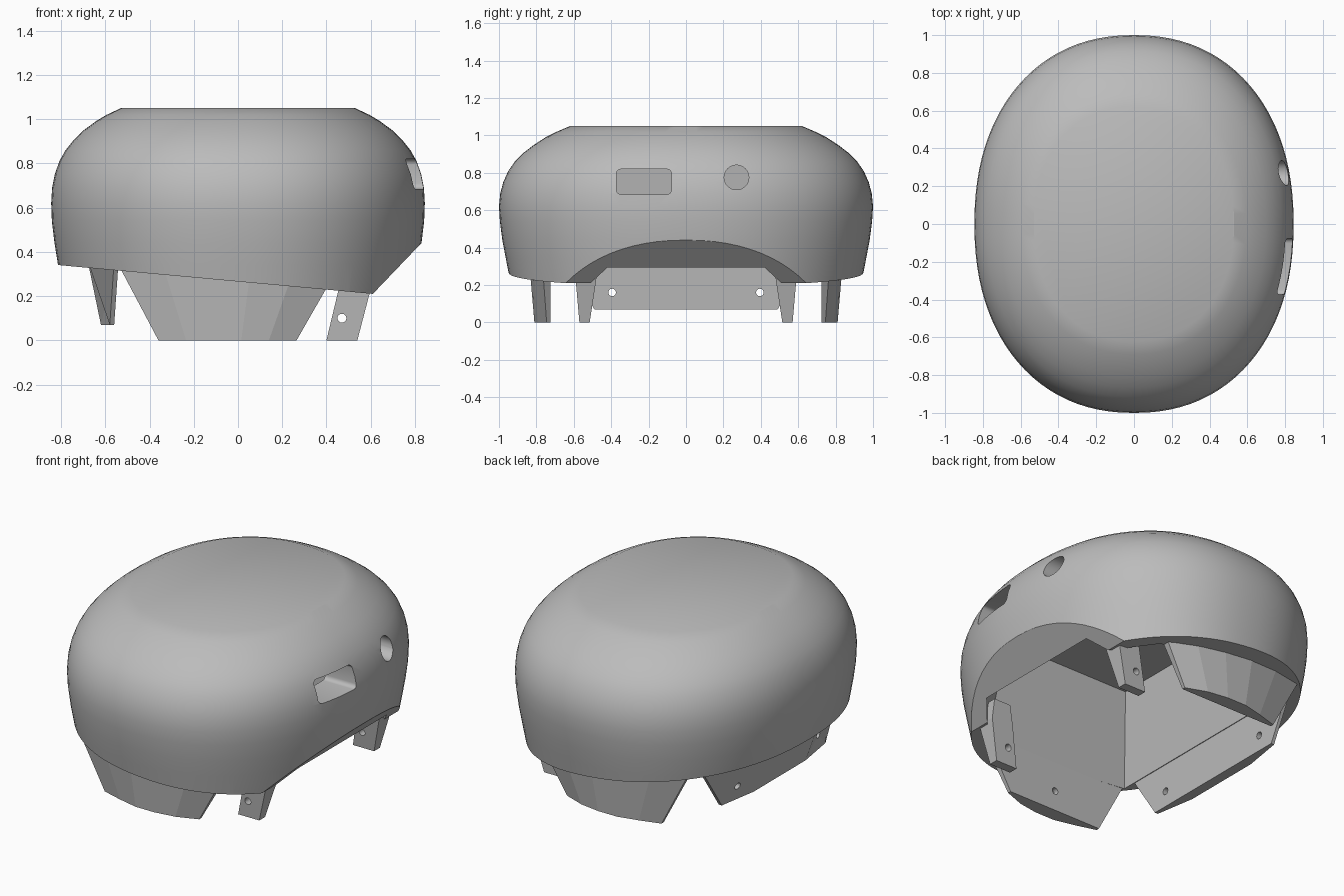
import bpy, bmesh, math
from mathutils import Vector, Matrix

if "Cube" in bpy.data.objects:
    bpy.data.objects.remove(bpy.data.objects["Cube"], do_unlink=True)

grey = bpy.data.materials.new("plain_grey")
grey.use_nodes = True
COLOUR = (0.5, 0.5, 0.5, 1)
grey.diffuse_color = COLOUR
grey.node_tree.nodes["Principled BSDF"].inputs["Base Color"].default_value = COLOUR


def finish(name, bm):
    """Turn a bmesh into a named object."""
    bmesh.ops.recalc_face_normals(bm, faces=bm.faces)
    me = bpy.data.meshes.new(name)
    bm.to_mesh(me)
    bm.free()
    ob = bpy.data.objects.new(name, me)
    me.materials.append(grey)
    bpy.context.collection.objects.link(ob)
    return ob


def loft(rings):
    """Closed solid through a stack of equal-length rings."""
    bm = bmesh.new()
    loops = [[bm.verts.new(p) for p in ring] for ring in rings]
    n = len(loops[0])
    for low, high in zip(loops, loops[1:]):
        for i in range(n):
            j = (i + 1) % n
            bm.faces.new((low[i], low[j], high[j], high[i]))
    bm.faces.new(loops[0][::-1])
    bm.faces.new(loops[-1])
    return bm


def select_only(ob):
    bpy.ops.object.select_all(action="DESELECT")
    ob.select_set(True)
    bpy.context.view_layer.objects.active = ob


def carve(ob, cutter):
    """Subtract the cutter and throw it away."""
    mod = ob.modifiers.new("cut", "BOOLEAN")
    mod.operation = "DIFFERENCE"
    mod.solver = "EXACT"
    mod.object = cutter
    cutter.hide_render = True
    select_only(ob)
    bpy.ops.object.modifier_apply(modifier="cut")
    bpy.data.objects.remove(cutter, do_unlink=True)


def round_cutter(centre, axis, radius, depth):
    bm = bmesh.new()
    turn = Vector((0, 0, 1)).rotation_difference(Vector(axis)).to_matrix().to_4x4()
    bmesh.ops.create_cone(bm, cap_ends=True, segments=32, radius1=radius, radius2=radius,
                          depth=depth, matrix=Matrix.Translation(centre) @ turn)
    return finish("cutter", bm)


# Domed body: superellipse rings (height, half width, half length)
PROFILE = [(0.1, 0.77, 0.915), (0.22, 0.793, 0.94), (0.34, 0.814, 0.963), (0.44, 0.83, 0.982),
           (0.54, 0.842, 0.995), (0.62, 0.845, 1.0), (0.69, 0.841, 0.993), (0.75, 0.829, 0.977),
           (0.81, 0.808, 0.95), (0.86, 0.78, 0.915), (0.91, 0.74, 0.865), (0.95, 0.698, 0.812),
           (0.99, 0.644, 0.75), (1.02, 0.594, 0.69), (1.05, 0.53, 0.62)]
SIDES = 96


def oval(z, a, b, power=2 / 2.2):
    ring = []
    for i in range(SIDES):
        t = math.tau * i / SIDES
        c, s = math.cos(t), math.sin(t)
        ring.append((a * math.copysign(abs(c) ** power, c),
                     b * math.copysign(abs(s) ** power, s), z))
    return ring


bm = loft([oval(*p) for p in PROFILE])
# Slanted underside and the steep cut that leaves an arch on the left
for point, normal in (((0.61, 0, 0.21), (0.13, 0, 1.42)), ((0.61, 0, 0.21), (-0.23, 0, 0.22))):
    geom = bm.verts[:] + bm.edges[:] + bm.faces[:]
    cut = bmesh.ops.bisect_plane(bm, geom=geom, plane_co=point, plane_no=normal, clear_inner=True)
    edges = [e for e in cut["geom_cut"] if isinstance(e, bmesh.types.BMEdge)]
    bmesh.ops.contextual_create(bm, geom=edges)
body = finish("body_shell", bm)

# Faceted hollow inside
half = [(-0.54, 0.725), (0.42, 0.725), (0.69, 0.42)]
plan = half + [(x, -y) for x, y in reversed(half)]
carve(body, finish("cutter", loft([[(x * s, y * s, z) for x, y in plan]
                                   for z, s in ((-0.1, 1), (0.3, 1), (0.86, 0.88))])))

# Rounded slot and round hole in the left side
slot = bmesh.new()
bmesh.ops.create_cube(slot, size=1, matrix=Matrix.Translation((0.75, -0.225, 0.752))
                      @ Matrix.Diagonal((0.5, 0.295, 0.135, 1)))
bmesh.ops.bevel(slot, geom=[e for e in slot.edges
                            if abs(e.verts[0].co.x - e.verts[1].co.x) > 0.1],
                offset=0.025, segments=4, affect="EDGES", profile=0.5)
carve(body, finish("cutter", slot))
carve(body, round_cutter((0.75, 0.27, 0.775), (1, 0, 0), 0.066, 0.5))
select_only(body)
bpy.ops.object.shade_smooth_by_angle(angle=math.radians(25))

# Wide front and back tabs with bowed outer faces
ARC = [(-1, 0.75), (-0.6, 0.81), (-0.2, 0.84), (0.2, 0.84), (0.6, 0.82), (1, 0.77)]
for name, side in (("front_tab", -1), ("back_tab", 1)):
    rings = []
    for z, left, right, shrink in ((0, -0.36, 0.265, 0.965), (0.34, -0.54, 0.46, 1)):
        mid, reach = (left + right) / 2, (right - left) / 2
        ring = [(mid + reach * u, side * max(y * shrink, 0.745), z) for u, y in ARC]
        ring += [(right, side * 0.725, z), (left, side * 0.725, z)]
        rings.append(ring)
    tab = finish(name, loft(rings))
    carve(tab, round_cutter((-0.05, side * 0.725, 0.12), (0, 1, 0), 0.02, 0.06))

# Long tab along the right side, with two screw holes
rings = []
for z, inner, outer, reach in ((0.07, -0.56, -0.62, 0.49), (0.36, -0.54, -0.68, 0.67)):
    rings.append([(inner, -reach, z), (inner, reach, z), (inner - 0.02, reach, z),
                  (outer, reach * 0.5, z), (outer, -reach * 0.5, z), (inner - 0.02, -reach, z)])
right_tab = finish("right_tab", loft(rings))
for y in (-0.395, 0.395):
    carve(right_tab, round_cutter((-0.58, y, 0.16), (1, 0, 0), 0.02, 0.3))

# Pair of slanted brackets beside the arch
for name, side in (("front_bracket", -1), ("back_bracket", 1)):
    rings = []
    for z, x0, x1, y0, y1 in ((0, 0.4, 0.54, 0.515, 0.57), (0.23, 0.455, 0.6, 0.48, 0.59),
                              (0.34, 0.49, 0.6, 0.46, 0.61)):
        rings.append([(x0, side * y0, z), (x1, side * y0, z), (x1, side * y1, z), (x0, side * y1, z)])
    bracket = finish(name, loft(rings))
    carve(bracket, round_cutter((0.47, side * 0.54, 0.1), (0, 1, 0), 0.02, 0.3))
